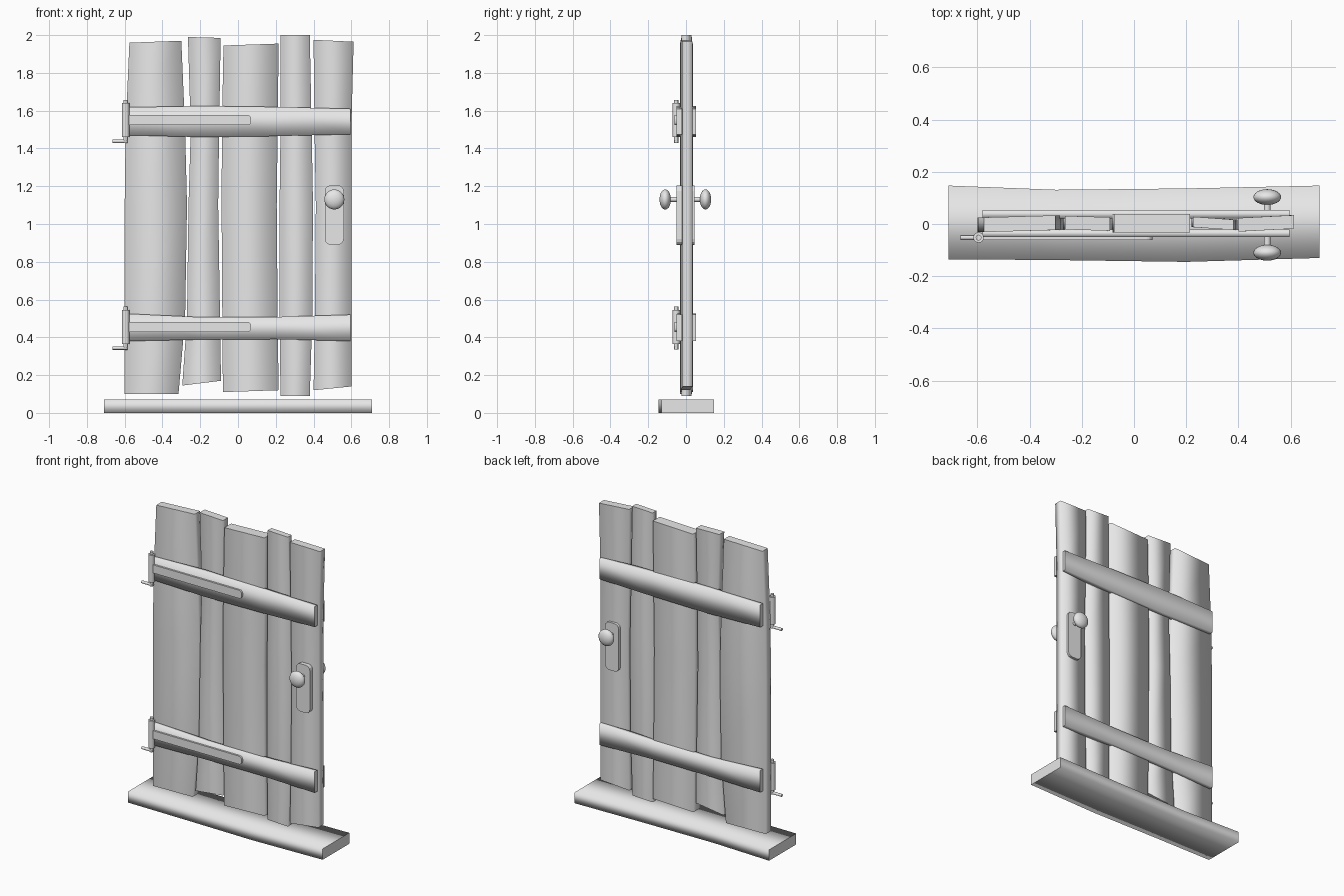
import bpy, bmesh, math
from mathutils import Matrix, Vector

cube = bpy.data.objects.get("Cube")
if cube:
    bpy.data.objects.remove(cube)

# One plain grey for the whole gate
grey = bpy.data.materials.new("plain grey")
grey.use_nodes = True
colour = (0.8, 0.8, 0.8, 1)
grey.diffuse_color = colour
grey.node_tree.nodes["Principled BSDF"].inputs["Base Color"].default_value = colour


def finish(name, bm):
    bmesh.ops.recalc_face_normals(bm, faces=bm.faces)
    mesh = bpy.data.meshes.new(name)
    bm.to_mesh(mesh)
    bm.free()
    mesh.materials.append(grey)
    ob = bpy.data.objects.new(name, mesh)
    bpy.context.collection.objects.link(ob)
    return ob


def loft(name, sections, smooth=True):
    """Join equal cross-sections; the long sides are smooth, the ends flat."""
    bm = bmesh.new()
    rings = [[bm.verts.new(p) for p in s] for s in sections]
    n = len(rings[0])
    for a, b in zip(rings, rings[1:]):
        for i in range(n):
            j = (i + 1) % n
            bm.faces.new((a[i], a[j], b[j], b[i])).smooth = smooth
    bm.faces.new(rings[0])
    bm.faces.new(rings[-1])
    return finish(name, bm)


def plank(name, bottom, top, lefts, rights, y_left, y_right, half):
    sections = []
    for i, (xl, xr) in enumerate(zip(lefts, rights)):
        level = (bottom, (0.5, 0.5), (1.1, 1.1), (1.5, 1.5), top)[i]
        zl, zr = level
        sections.append([(xl, y_left - half, zl), (xr, y_right - half, zr),
                         (xr, y_right + half, zr), (xl, y_left + half, zl)])
    loft(name, sections)


def beam(name, rows):
    """Horizontal timber: rows of x, front y, back y, low z, high z."""
    loft(name, [[(x, y0, z0), (x, y1, z0), (x, y1, z1), (x, y0, z1)]
                for x, y0, y1, z0, z1 in rows])


def plate(name, x0, x1, z0, z1, y0, y1, r_left, r_right, r_low=None):
    """Flat plate with rounded corners."""
    outline = []
    corners = ((x1, z1, 0, r_right), (x0, z1, 1, r_left),
               (x0, z0, 2, r_low or r_left), (x1, z0, 3, r_low or r_right))
    for x, z, quarter, r in corners:
        cx = x - r if x == x1 else x + r
        cz = z - r if z == z1 else z + r
        for step in (range(4) if r else (0,)):
            a = math.pi / 2 * (quarter + step / 3)
            outline.append((cx + r * math.cos(a), cz + r * math.sin(a)))
    loft(name, [[(x, y, z) for x, z in outline] for y in (y0, y1)], False)


def rod(name, start, end, radius, sides=16):
    start, end = Vector(start), Vector(end)
    axis = end - start
    turn = axis.to_track_quat("Z", "Y").to_matrix().to_4x4()
    bm = bmesh.new()
    bmesh.ops.create_cone(bm, cap_ends=True, segments=sides, radius1=radius,
                          radius2=radius, depth=axis.length,
                          matrix=Matrix.Translation((start + end) / 2) @ turn)
    for f in bm.faces:
        f.smooth = len(f.verts) == 4
    finish(name, bm)


# Uneven upright planks
plank("plank_1", (0.10, 0.10), (1.96, 1.97), (-0.6, -0.6, -0.6, -0.595, -0.575),
      (-0.315, -0.28, -0.27, -0.28, -0.3), -0.003, 0.005, 0.028)
plank("plank_2", (0.145, 0.17), (1.99, 1.985), (-0.295, -0.27, -0.262, -0.25, -0.265),
      (-0.09, -0.095, -0.105, -0.1, -0.092), 0.005, 0, 0.026)
plank("plank_3", (0.11, 0.12), (1.945, 1.955), (-0.08, -0.083, -0.087, -0.085, -0.077),
      (0.215, 0.21, 0.205, 0.21, 0.215), 0.003, 0.003, 0.035)
plank("plank_4", (0.09, 0.09), (2, 2), (0.225, 0.22, 0.22, 0.225, 0.225),
      (0.38, 0.393, 0.397, 0.39, 0.38), 0.008, -0.003, 0.02)
plank("plank_5", (0.12, 0.14), (1.975, 1.965), (0.4, 0.407, 0.412, 0.405, 0.4),
      (0.6, 0.6, 0.6, 0.6, 0.612), -0.003, 0.008, 0.026)

# Crossbars on both faces
for side, y0, y1 in (("front", -0.05, -0.022), ("back", 0.022, 0.054)):
    beam("upper_crossbar_" + side, [(-0.58, y0, y1, 1.47, 1.618), (-0.2, y0, y1, 1.46, 1.625),
                                    (0.2, y0, y1, 1.465, 1.62), (0.595, y0, y1, 1.475, 1.61)])
    beam("lower_crossbar_" + side, [(-0.58, y0, y1, 0.38, 0.525), (-0.2, y0, y1, 0.388, 0.507),
                                    (0.2, y0, y1, 0.39, 0.508), (0.595, y0, y1, 0.38, 0.52)])

# Threshold board
beam("threshold", [(-0.71, -0.135, 0.147, 0, 0.072), (-0.3, -0.138, 0.131, 0, 0.072),
                   (0.2, -0.145, 0.136, 0, 0.072), (0.71, -0.13, 0.147, 0, 0.072)])

# Strap hinges with barrel, pin and wall hook
for name, z in (("upper", 1.55), ("lower", 0.455)):
    plate(name + "_hinge_strap", -0.58, 0.07, z - 0.027, z + 0.027, -0.062, -0.045, 0, 0.02)
    rod(name + "_hinge_barrel", (-0.595, -0.052, z - 0.09), (-0.595, -0.052, z + 0.09), 0.02)
    rod(name + "_hinge_pin", (-0.595, -0.052, z - 0.12), (-0.595, -0.052, z + 0.107), 0.011)
    rod(name + "_hinge_hook", (-0.665, -0.052, z - 0.112), (-0.585, -0.052, z - 0.112), 0.009)

# Lock plates, stems and flattened knobs on both faces
for side, face, y in (("front", -0.05, -0.11), ("back", 0.045, 0.103)):
    plate(side + "_lock_plate", 0.46, 0.56, 0.89, 1.205, min(face, 0), max(face, 0), 0.03, 0.03)
    rod(side + "_knob_stem", (0.51, 0, 1.13), (0.51, y, 1.13), 0.013)
    bm = bmesh.new()
    bmesh.ops.create_uvsphere(bm, u_segments=24, v_segments=14, radius=0.053)
    bmesh.ops.scale(bm, vec=(1, 0.57, 1), verts=bm.verts)
    bmesh.ops.translate(bm, vec=(0.51, y, 1.13), verts=bm.verts)
    for f in bm.faces:
        f.smooth = True
    finish(side + "_knob", bm)
